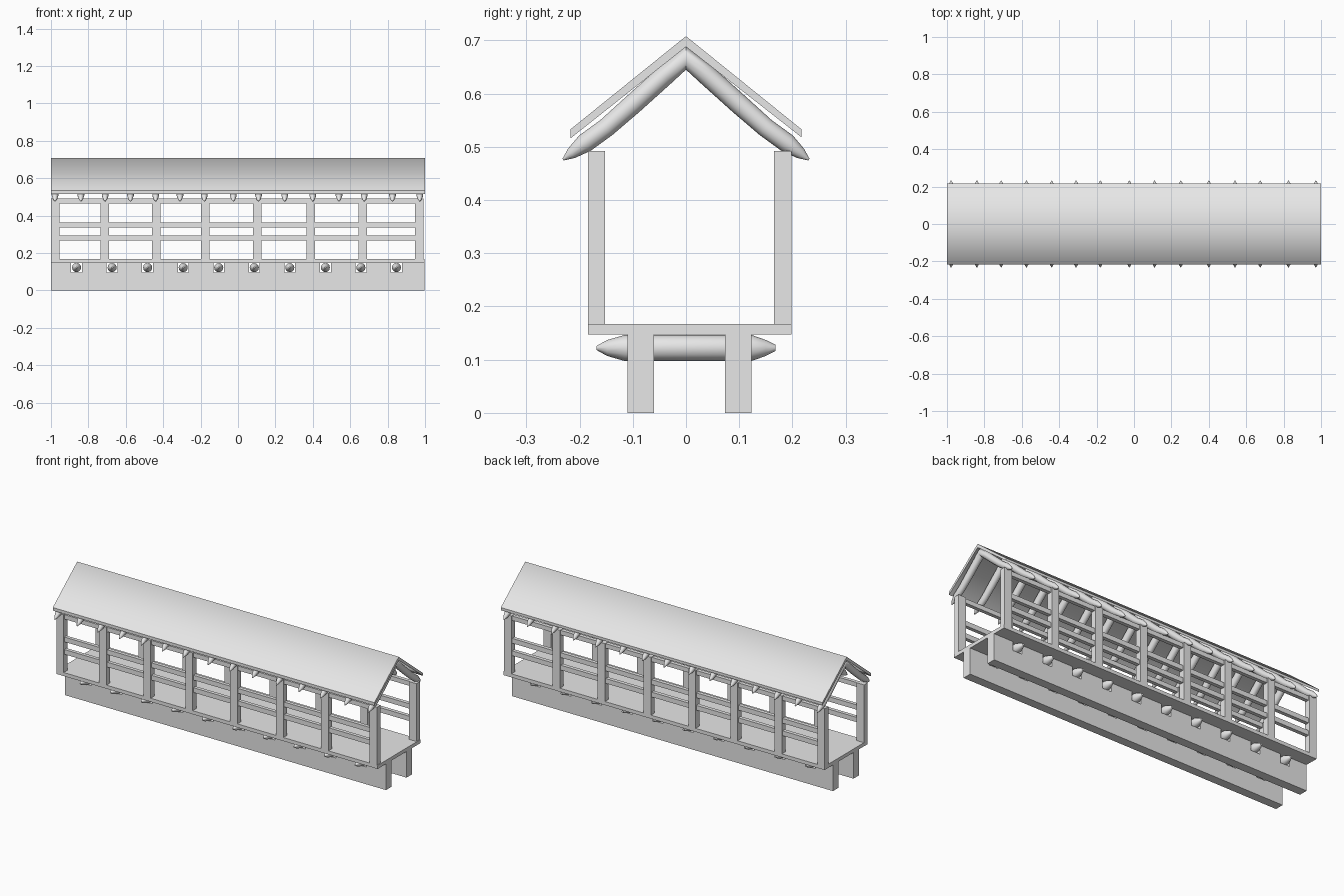
import bpy
import bmesh
from math import cos, sin, pi, radians
from mathutils import Vector

cube = bpy.data.objects.get("Cube")
if cube:
    bpy.data.objects.remove(cube, do_unlink=True)

grey = bpy.data.materials.new("plain_grey")
grey.use_nodes = True
grey.diffuse_color = (0.8, 0.8, 0.8, 1)
grey.node_tree.nodes["Principled BSDF"].inputs["Base Color"].default_value = grey.diffuse_color


def finish(name, bm):
    bmesh.ops.recalc_face_normals(bm, faces=bm.faces)
    mesh = bpy.data.meshes.new(name)
    bm.to_mesh(mesh)
    bm.free()
    mesh.materials.append(grey)
    obj = bpy.data.objects.new(name, mesh)
    bpy.context.collection.objects.link(obj)
    return obj


def box(name, x, y, z):
    """Box from (min, max) ranges."""
    bm = bmesh.new()
    bmesh.ops.create_cube(bm, size=1)
    for v in bm.verts:
        v.co = [r[0] + (c + 0.5) * (r[1] - r[0]) for c, r in zip(v.co, (x, y, z))]
    return finish(name, bm)


def extrude_profile(bm, points, offset):
    face = bm.faces.new([bm.verts.new(p) for p in points])
    out = bmesh.ops.extrude_face_region(bm, geom=[face])
    bmesh.ops.translate(bm, vec=offset, verts=[g for g in out["geom"] if isinstance(g, bmesh.types.BMVert)])


def log(name, x, path, radii, sides=12):
    """Round log following (y, z) points at a fixed x."""
    bm = bmesh.new()
    pts = [Vector((x, y, z)) for y, z in path]
    rings = []
    for i, (p, r) in enumerate(zip(pts, radii)):
        tangent = (pts[min(i + 1, len(pts) - 1)] - pts[max(i - 1, 0)]).normalized()
        side = Vector((1, 0, 0))
        up = side.cross(tangent)
        rings.append([bm.verts.new(p + r * (side * cos(2 * pi * k / sides) + up * sin(2 * pi * k / sides)))
                      for k in range(sides)])
    for a, b in zip(rings, rings[1:]):
        for k in range(sides):
            n = (k + 1) % sides
            bm.faces.new((a[k], a[n], b[n], b[k]))
    bm.faces.new(rings[0])
    bm.faces.new(rings[-1])
    obj = finish(name, bm)
    bpy.ops.object.select_all(action="DESELECT")
    obj.select_set(True)
    bpy.context.view_layer.objects.active = obj
    bpy.ops.object.shade_smooth_by_angle(angle=radians(40))
    return obj


# Floor deck
END = (-1, 0.997)
FLOOR = 0.147
box("floor", END, (-0.184, 0.198), (FLOOR, 0.167))

# Foundation beams, notched along the top for the cross logs
log_x = [-0.863 + 0.19 * i for i in range(10)]
for name, y in (("front_beam", -0.11), ("back_beam", 0.073)):
    top = []
    for x in log_x:
        top += [(x - 0.029, FLOOR), (x - 0.029, 0.097), (x + 0.029, 0.097), (x + 0.029, FLOOR)]
    outline = [(END[0], 0), (END[0], FLOOR)] + top + [(END[1], FLOOR), (END[1], 0)]
    bm = bmesh.new()
    extrude_profile(bm, [(x, y, z) for x, z in outline], (0, 0.05, 0))
    finish(name, bm)

# Cross logs with pointed ends
for i, x in enumerate(log_x):
    log(f"cross_log_{i}", x,
        [(-0.168, 0.122), (-0.148, 0.122), (-0.115, 0.122), (0.123, 0.122), (0.15, 0.122), (0.168, 0.122)],
        [0.004, 0.015, 0.0245, 0.0245, 0.015, 0.006])

# Side walls: posts and rails
post_x = [-0.978, -0.712, -0.437, -0.176, 0.102, 0.388, 0.668, 0.97]
rails = {"top_rail": (0.465, 0.49), "upper_rail": (0.337, 0.364), "lower_rail": (0.267, 0.294)}
for side, y0, y1 in (("front", -0.184, -0.152), ("back", 0.165, 0.198)):
    for i, x in enumerate(post_x):
        box(f"{side}_post_{i}", (x - 0.023, x + 0.023), (y0, y1), (FLOOR, 0.492))
    for name, z in rails.items():
        box(f"{side}_{name}", (-0.98, 0.97), (y0 + 0.006, y1 - 0.006), z)

# Rafter pairs, slightly bent, with pointed tails
half = [(0.231, 0.476), (0.215, 0.488), (0.19, 0.507), (0.15, 0.536), (0.1, 0.58), (0.04, 0.634)]
half_r = [0.002, 0.011, 0.018, 0.018, 0.019, 0.019]
rafter_path = [(-y, z) for y, z in half] + [(0, 0.667)] + half[::-1]
rafter_r = half_r + [0.022] + half_r[::-1]
rafter_x = [-0.978, -0.84, -0.71, -0.575, -0.44, -0.31, -0.18, -0.025,
            0.11, 0.25, 0.4, 0.54, 0.675, 0.826, 0.972]
for i, x in enumerate(rafter_x):
    log(f"rafter_{i}", x, rafter_path, rafter_r)

# Gabled roof sheet, shaded softly over the ridge only
bm = bmesh.new()
section = [(-0.217, 0.516), (-0.217, 0.533), (0, 0.708), (0.217, 0.533), (0.217, 0.518), (0, 0.688)]
extrude_profile(bm, [(-1, y, z) for y, z in section], (2, 0, 0))
for f in bm.faces:
    f.smooth = True
for e in bm.edges:
    a, b = e.verts
    e.smooth = abs(a.co.x - b.co.x) > 1 and abs(a.co.y) < 0.01
finish("roof", bm)
